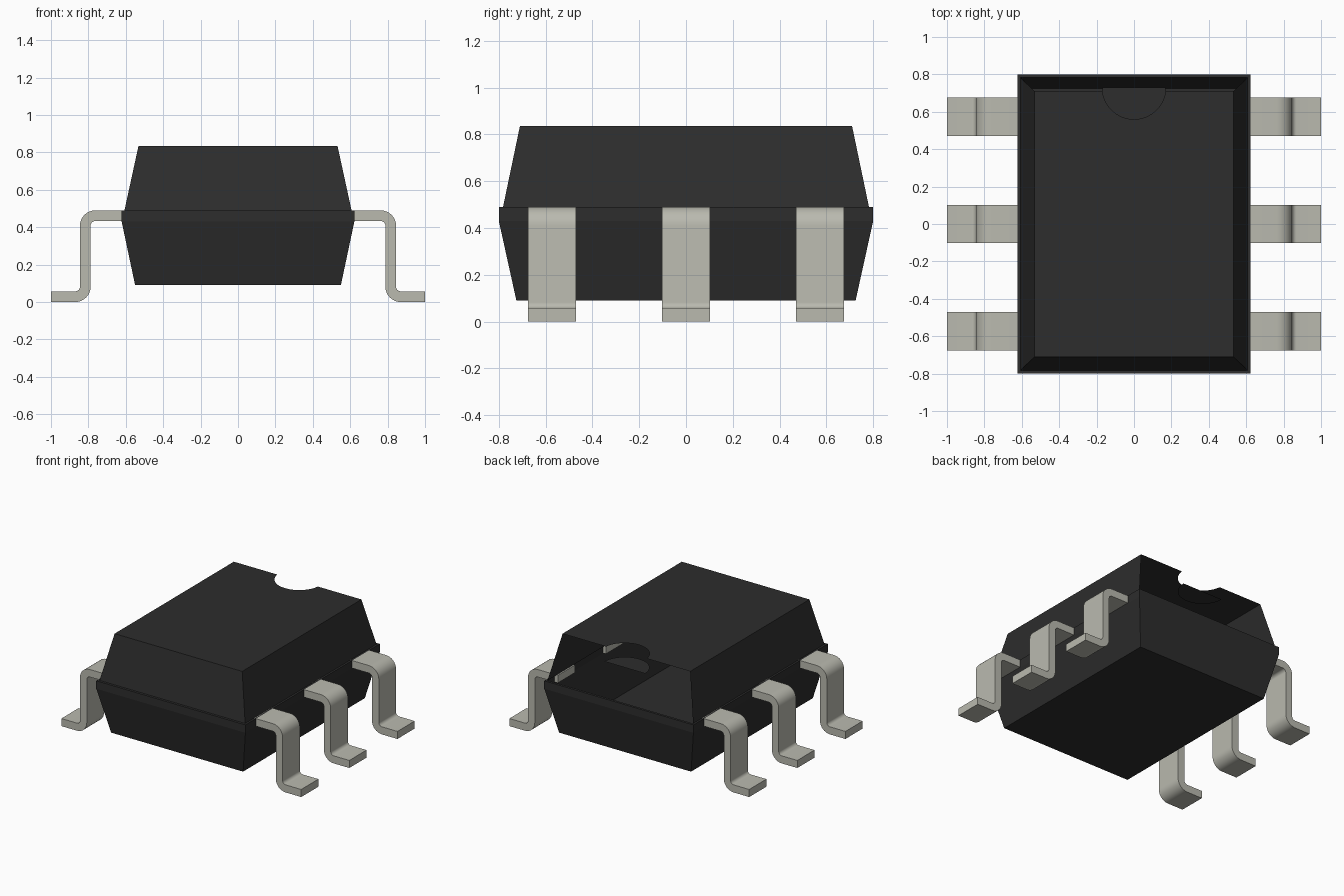
import bpy, bmesh, math
from mathutils import Vector

cube = bpy.data.objects.get("Cube")
if cube:
    bpy.data.objects.remove(cube, do_unlink=True)


def material(name, rgb):
    m = bpy.data.materials.new(name)
    m.use_nodes = True
    m.diffuse_color = (*rgb, 1)
    bsdf = m.node_tree.nodes["Principled BSDF"]
    bsdf.inputs["Base Color"].default_value = (*rgb, 1)
    bsdf.inputs["Roughness"].default_value = 0.7
    return m


BLACK = material("black plastic", (0.026, 0.026, 0.026))
METAL = material("warm grey metal", (0.49, 0.49, 0.43))


def finish(bm, name, mat):
    mesh = bpy.data.meshes.new(name)
    bm.to_mesh(mesh)
    bm.free()
    mesh.materials.append(mat)
    ob = bpy.data.objects.new(name, mesh)
    bpy.context.collection.objects.link(ob)
    return ob


def ring(bm, x, y, z):
    return [bm.verts.new((sx * x, sy * y, z))
            for sx, sy in ((-1, -1), (1, -1), (1, 1), (-1, 1))]


def walls(bm, low, high, sides=range(4)):
    for i in sides:
        j = (i + 1) % 4
        bm.faces.new((low[i], low[j], high[j], high[i]))


def arc(cx, cy, r, start, end, steps):
    angles = [math.radians(start + (end - start) * i / steps) for i in range(steps + 1)]
    return [(cx + r * math.cos(a), cy + r * math.sin(a)) for a in angles]


# Lower body: tapered tub with a vertical rim and narrow ledge
bm = bmesh.new()
rings = [ring(bm, *size) for size in
         ((0.55, 0.725, 0.09), (0.622, 0.8, 0.43), (0.622, 0.8, 0.49), (0.607, 0.782, 0.49))]
for low, high in zip(rings, rings[1:]):
    walls(bm, low, high)
bm.faces.new(rings[0][::-1])
finish(bm, "lower_body", BLACK)

# Upper body: tapered shell, open at the back, with a round notch in its top
NOTCH_Y, NOTCH_R, TOP_Y, TOP_Z = 0.73, 0.17, 0.71, 0.835
bm = bmesh.new()
base = ring(bm, 0.607, 0.782, 0.49)
top = ring(bm, 0.532, TOP_Y, TOP_Z)
walls(bm, base, top, (0, 1, 3))
dip = math.degrees(math.asin((NOTCH_Y - TOP_Y) / NOTCH_R))
edge = [bm.verts.new((x, y, TOP_Z))
        for x, y in arc(0, NOTCH_Y, NOTCH_R, -dip, dip - 180, 24)]
bm.faces.new(top[:3] + edge + top[3:])
finish(bm, "upper_body", BLACK)

# Half-round floor of the notch
bm = bmesh.new()
bm.faces.new([bm.verts.new((x, y, 0.73))
              for x, y in arc(0, NOTCH_Y, NOTCH_R, -180, 0, 24)])
finish(bm, "notch_floor", BLACK)

# Pins: gull-wing profile extruded across the pin width
T, R_IN, R_OUT = 0.057, 0.025, 0.082
SHOULDER, LEG, INNER, WIDTH = 0.49, 0.845, 0.596, 0.205
profile = [(INNER, SHOULDER)]
profile += arc(LEG - R_OUT, SHOULDER - R_OUT, R_OUT, 90, 0, 8)
profile += arc(LEG + R_IN, T + R_IN, R_IN, 180, 270, 8)
profile += [(1, T), (1, 0)]
profile += arc(LEG - T + R_OUT, R_OUT, R_OUT, 270, 180, 8)
profile += arc(LEG - T - R_IN, SHOULDER - T - R_IN, R_IN, 0, 90, 8)
profile += [(INNER, SHOULDER - T)]


def pin(name, side, y):
    bm = bmesh.new()
    face = bm.faces.new([bm.verts.new((side * x, y - WIDTH / 2, z)) for x, z in profile])
    new = bmesh.ops.extrude_face_region(bm, geom=[face])["geom"]
    verts = [v for v in new if isinstance(v, bmesh.types.BMVert)]
    bmesh.ops.translate(bm, verts=verts, vec=Vector((0, WIDTH, 0)))
    bmesh.ops.recalc_face_normals(bm, faces=bm.faces)
    ob = finish(bm, name, METAL)
    bpy.ops.object.select_all(action="DESELECT")
    ob.select_set(True)
    bpy.context.view_layer.objects.active = ob
    bpy.ops.object.shade_smooth_by_angle(angle=math.radians(30))


for side, side_name in ((1, "left"), (-1, "right")):
    for place, y in (("front", -0.573), ("middle", 0), ("back", 0.573)):
        pin(f"{side_name}_{place}_pin", side, y)
